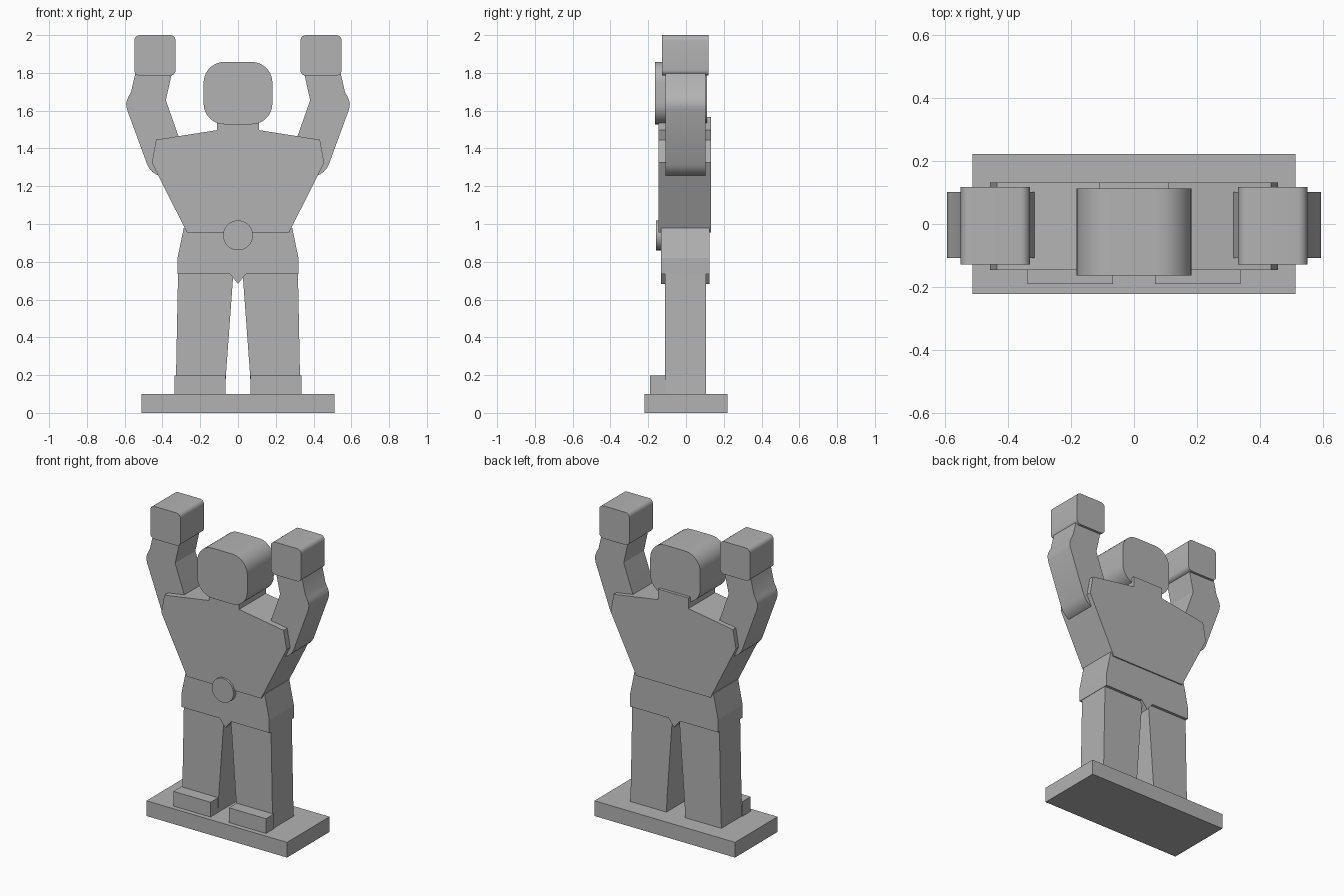
import bpy, bmesh, math

if "Cube" in bpy.data.objects:
    bpy.data.objects.remove(bpy.data.objects["Cube"])

grey = bpy.data.materials.new("plain grey")
grey.diffuse_color = (0.45, 0.45, 0.45, 1)
grey.use_nodes = True
grey.node_tree.nodes["Principled BSDF"].inputs["Base Color"].default_value = grey.diffuse_color


def extrude_profile(name, pts, y0, y1, smooth=False):
    """Extrude an xz outline from y0 to y1."""
    bm = bmesh.new()
    face = bm.faces.new([bm.verts.new((x, y0, z)) for x, z in pts])
    ext = bmesh.ops.extrude_face_region(bm, geom=[face])
    moved = [v for v in ext["geom"] if isinstance(v, bmesh.types.BMVert)]
    bmesh.ops.translate(bm, verts=moved, vec=(0, y1 - y0, 0))
    bmesh.ops.recalc_face_normals(bm, faces=bm.faces)
    me = bpy.data.meshes.new(name)
    bm.to_mesh(me)
    bm.free()
    ob = bpy.data.objects.new(name, me)
    bpy.context.collection.objects.link(ob)
    me.materials.append(grey)
    if smooth:
        bpy.ops.object.select_all(action='DESELECT')
        ob.select_set(True)
        bpy.context.view_layer.objects.active = ob
        bpy.ops.object.shade_smooth_by_angle(angle=math.radians(30))
    return ob


def rounded_rect(x0, x1, z0, z1, r, n=8):
    pts = []
    corners = [(x1 - r, z1 - r), (x0 + r, z1 - r), (x0 + r, z0 + r), (x1 - r, z0 + r)]
    for k, (cx, cz) in enumerate(corners):
        for i in range(n + 1):
            a = math.pi / 2 * (k + i / n)
            pts.append((cx + r * math.cos(a), cz + r * math.sin(a)))
    return pts


def symmetric(half):
    """Mirror a right-hand outline (bottom to top) to a full one."""
    return half + [(-x, z) for x, z in reversed(half) if x > 0]


def rect(x0, x1, z0, z1):
    return [(x0, z0), (x1, z0), (x1, z1), (x0, z1)]


# Base plate
extrude_profile("base_plate", rect(-0.512, 0.512, 0, 0.1), -0.221, 0.221)

# Pelvis, torso with neck, buckle, head
extrude_profile("pelvis", symmetric([(0, 0.683), (0.042, 0.735), (0.32, 0.735),
                (0.32, 0.82), (0.287, 0.98)]), -0.132, 0.124)
extrude_profile("torso", symmetric([(0.27, 0.954), (0.456, 1.325), (0.434, 1.446),
                (0.11, 1.497), (0.11, 1.567)]), -0.146, 0.132)
buckle = [(0.079 * math.cos(i * math.tau / 40), 0.94 + 0.079 * math.sin(i * math.tau / 40))
          for i in range(40)]
extrude_profile("belt_buckle", buckle, -0.16, -0.1, True)
extrude_profile("head", rounded_rect(-0.182, 0.182, 1.528, 1.858, 0.11, 10), -0.163, 0.112, True)

# Arm: rounded shoulder end, straight upper arm, rounded elbow, short forearm
shoulder = [(0.385 + 0.103 * math.cos(a), 1.353 + 0.103 * math.sin(a))
            for a in (math.radians(-22 - 180 * i / 14) for i in range(15))]
arm = shoulder + [(0.382, 1.655), (0.35, 1.8), (0.543, 1.8), (0.566, 1.70),
                  (0.58, 1.674), (0.588, 1.655), (0.592, 1.635), (0.588, 1.607)]

# Limbs on both sides
for side, s in (("left", -1), ("right", 1)):
    def flip(pts):
        return [(s * x, z) for x, z in pts]
    extrude_profile(side + "_leg", flip([(0.068, 0.1), (0.332, 0.1), (0.328, 0.2),
                    (0.317, 0.76), (0.023, 0.76), (0.064, 0.2)]), -0.11, 0.106)
    extrude_profile(side + "_foot", flip(rect(0.067, 0.337, 0.1, 0.197)), -0.19, -0.105)
    extrude_profile(side + "_arm", flip(arm), -0.108, 0.102, True)
    extrude_profile(side + "_hand", flip(rounded_rect(0.33, 0.549, 1.785, 2.0, 0.03, 6)),
                    -0.128, 0.118, True)
